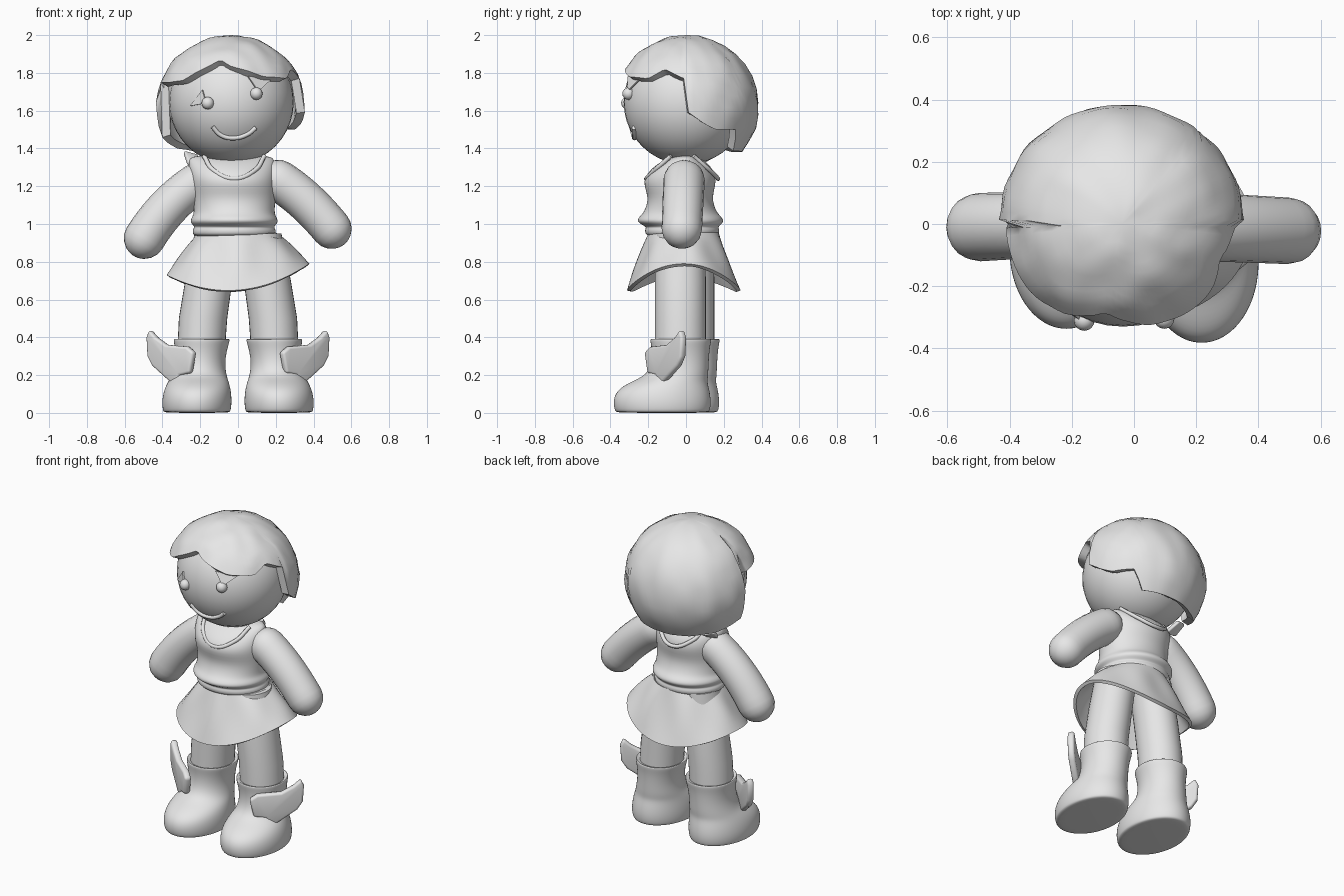
import bpy, bmesh, math
from math import sin, cos, pi, radians
from mathutils import Vector, noise

cube = bpy.data.objects.get("Cube")
if cube:
    bpy.data.objects.remove(cube, do_unlink=True)

grey = bpy.data.materials.new("plain_grey")
grey.use_nodes = True
grey.diffuse_color = (0.8, 0.8, 0.8, 1)
grey.node_tree.nodes["Principled BSDF"].inputs["Base Color"].default_value = (0.8, 0.8, 0.8, 1)


def finish(name, bm, angle=45, subsurf=0, solid=0.0, bevel=0.0):
    """Turn a bmesh into a shaded, modified object."""
    bmesh.ops.remove_doubles(bm, verts=bm.verts, dist=0.0005)
    bmesh.ops.recalc_face_normals(bm, faces=bm.faces)
    mesh = bpy.data.meshes.new(name)
    bm.to_mesh(mesh)
    bm.free()
    ob = bpy.data.objects.new(name, mesh)
    bpy.context.collection.objects.link(ob)
    mesh.materials.append(grey)
    if solid:
        m = ob.modifiers.new("thickness", 'SOLIDIFY')
        m.thickness, m.offset = solid, -1
    if bevel:
        m = ob.modifiers.new("round", 'BEVEL')
        m.width, m.segments = bevel, 3
    if subsurf:
        ob.modifiers.new("smooth", 'SUBSURF').levels = subsurf
    bpy.ops.object.select_all(action='DESELECT')
    ob.select_set(True)
    bpy.context.view_layer.objects.active = ob
    bpy.ops.object.convert(target='MESH')
    bpy.ops.object.shade_smooth_by_angle(angle=radians(angle))
    return ob


def loft(name, rings, caps=True, **kw):
    """Skin a list of closed rings of points."""
    bm = bmesh.new()
    rows = [[bm.verts.new(p) for p in r] for r in rings]
    for a, b in zip(rows, rows[1:]):
        for i in range(len(a)):
            j = (i + 1) % len(a)
            bm.faces.new((a[i], a[j], b[j], b[i]))
    if caps:
        bm.faces.new(rows[0])
        bm.faces.new(rows[-1])
    return finish(name, bm, **kw)


def stack(name, rows, n=20, **kw):
    """Loft level ellipses given as z, cx, cy, rx, ry."""
    return loft(name, [[(cx + rx * sin(2 * pi * i / n), cy - ry * cos(2 * pi * i / n), z)
                        for i in range(n)] for z, cx, cy, rx, ry in rows], **kw)


def tube(name, pts, r0, r1, n=20, **kw):
    """Round-ended limb along a three-point curve."""
    p0, p1, p2 = map(Vector, pts)
    stations = []
    for k in range(11):
        s = k / 10
        t = ((p1 - p0) * (1 - s) + (p2 - p1) * s).normalized()
        c = p0 * (1 - s) ** 2 + p1 * 2 * s * (1 - s) + p2 * s * s
        stations.append((c, t, r0 + (r1 - r0) * s))
    ends = [radians(a) for a in (20, 40, 60, 75, 85)]
    c, t, r = stations[0]
    head = [(c - t * r * sin(a), t, r * cos(a)) for a in reversed(ends)]
    c, t, r = stations[-1]
    tail = [(c + t * r * sin(a), t, r * cos(a)) for a in ends]
    rings = []
    for c, t, r in head + stations + tail:
        u = (Vector((0, 1, 0)) - t * t.y).normalized()
        v = t.cross(u)
        rings.append([c + (u * cos(2 * pi * i / n) + v * sin(2 * pi * i / n)) * r for i in range(n)])
    return loft(name, rings, **kw)


def ball(name, loc, r, n=32):
    bm = bmesh.new()
    bmesh.ops.create_uvsphere(bm, u_segments=n, v_segments=n // 2, radius=r)
    bmesh.ops.translate(bm, verts=bm.verts, vec=loc)
    return finish(name, bm)


def plate(name, pts, solid, bevel=0.0):
    bm = bmesh.new()
    bm.faces.new([bm.verts.new(p) for p in pts])
    return finish(name, bm, solid=solid, bevel=bevel)


def wire(name, pts, r):
    """Thin rounded strip through a few points."""
    cu = bpy.data.curves.new(name, 'CURVE')
    cu.dimensions, cu.bevel_depth, cu.bevel_resolution = '3D', r, 2
    cu.use_fill_caps = True
    sp = cu.splines.new('BEZIER')
    sp.bezier_points.add(len(pts) - 1)
    for b, p in zip(sp.bezier_points, pts):
        b.co = p
        b.handle_left_type = b.handle_right_type = 'AUTO'
    ob = bpy.data.objects.new(name, cu)
    bpy.context.collection.objects.link(ob)
    cu.materials.append(grey)


# Head and face
HX, HZ, HR = -0.035, 1.645, 0.33


def on_face(x, z, lift=0.0):
    return (x, -math.sqrt(max(0, HR ** 2 - (x - HX) ** 2 - (z - HZ) ** 2)) - lift, z)


ball("head", (HX, 0, HZ), HR, 40)
ball("right_eye", on_face(-0.16, 1.64, 0.005), 0.033, 16)
ball("left_eye", on_face(0.097, 1.69, 0.005), 0.033, 16)
plate("right_lash", [on_face(x, z, 0.012) for x, z in ((-0.255, 1.625), (-0.17, 1.64), (-0.19, 1.71))], 0.009)
plate("left_lash", [on_face(x, z, 0.012) for x, z in ((0.05, 1.78), (0.105, 1.70), (0.17, 1.76))], 0.009)
wire("mouth", [on_face(x, z, 0.004) for x, z in
               ((-0.135, 1.515), (-0.09, 1.47), (-0.02, 1.455), (0.05, 1.475), (0.095, 1.51))], 0.012)

# Hair cap: its lower edge follows angle (0 is front, 90 is the left side) against height
EDGE = [(-180, 1.38), (-143, 1.38), (-120, 1.40), (-92, 1.46), (-88, 1.75), (-60, 1.75), (-45, 1.76),
        (-10, 1.87), (0, 1.84), (30, 1.78), (55, 1.77), (70, 1.82), (88, 1.77), (92, 1.59),
        (105, 1.53), (115, 1.50), (138, 1.50), (142, 1.39), (180, 1.38)]


def edge_height(a):
    for (a0, z0), (a1, z1) in zip(EDGE, EDGE[1:]):
        if a <= a1:
            return z0 + (z1 - z0) * (a - a0) / (a1 - a0)


rings = []
for k in range(13):
    ring = []
    for a in range(-180, 180, 4):
        t = math.acos((edge_height(a) - 1.62) / 0.38) * k / 12
        d = Vector((sin(t) * sin(radians(a)), -sin(t) * cos(radians(a)), cos(t)))
        s = 1 + 0.025 * noise.noise(d * 4)
        ring.append((-0.04 + d.x * 0.395 * s, d.y * 0.385 * s, 1.62 + d.z * 0.38 * s))
    rings.append(ring)
loft("hair", rings, caps=False, solid=0.045)

# Shirt, neckline and loose strap
stack("shirt", [(0.93, -0.02, -0.02, 0.2, 0.17), (0.945, -0.02, -0.02, 0.225, 0.2),
                (0.975, -0.02, -0.02, 0.222, 0.2), (0.985, -0.02, -0.02, 0.21, 0.19),
                (1.01, -0.02, -0.03, 0.24, 0.238), (1.04, -0.02, -0.03, 0.225, 0.22),
                (1.06, -0.02, -0.03, 0.215, 0.195), (1.14, -0.02, -0.03, 0.222, 0.165),
                (1.23, -0.025, -0.035, 0.23, 0.205), (1.30, -0.03, -0.02, 0.235, 0.16),
                (1.345, -0.035, -0.01, 0.23, 0.1), (1.365, -0.035, 0, 0.2, 0.05)], subsurf=2)
for name, side in (("front_neckline", -1), ("back_neckline", 1)):
    wire(name, [(-0.02 + x, -0.02 + side * y, z) for x, y, z in
                ((-0.16, 0.06, 1.36), (-0.11, 0.145, 1.285), (0, 0.19, 1.24),
                 (0.11, 0.145, 1.285), (0.16, 0.06, 1.36))], 0.012)
plate("strap_flap", [(-0.29, 0.12, 1.37), (-0.22, 0.15, 1.35), (-0.19, 0.06, 1.30), (-0.27, 0.06, 1.31)], 0.025, 0.008)

# Flared skirt with gathers and a dipping hem
rings = []
for k in range(9):
    t, ring = k / 8, []
    for i in range(64):
        a = 2 * pi * i / 64
        hem = 0.705 - 0.055 * cos(2 * a) + 0.03 * sin(a)
        fold = 0.008 * cos(7 * a) * sin(pi * t)
        rx, ry = 0.2 + 0.178 * t ** 0.85 + fold, 0.185 + 0.115 * t + fold
        ring.append((rx * sin(a), -0.012 - ry * cos(a), 0.955 + (hem - 0.955) * t))
    rings.append(ring)
loft("skirt", rings, caps=False, solid=0.02)

# Arms
tube("left_arm", [(0.215, -0.01, 1.23), (0.36, -0.015, 1.14), (0.495, -0.022, 0.975)], 0.11, 0.107)
tube("right_arm", [(-0.215, 0, 1.22), (-0.38, -0.005, 1.11), (-0.495, -0.01, 0.925)], 0.105, 0.11)

# Legs, boots and boot wings
WING = [(0.24, 0.32), (0.275, 0.35), (0.385, 0.36), (0.44, 0.40), (0.475, 0.44), (0.49, 0.40),
        (0.485, 0.30), (0.46, 0.25), (0.35, 0.15), (0.325, 0.17), (0.315, 0.20), (0.26, 0.21)]
for name, s, dy in (("left", 1, 0.0), ("right", -1, 0.045)):
    stack(name + "_leg", [(0.95, s * 0.11, -0.03 + dy, 0.12, 0.13), (0.7, s * 0.155, -0.03 + dy, 0.125, 0.135),
                          (0.5, s * 0.185, -0.03 + dy, 0.128, 0.135), (0.25, s * 0.2, -0.03 + dy, 0.125, 0.135)],
          n=32)
    stack(name + "_boot", [(z, s * cx, cy + dy, rx, ry) for z, cx, cy, rx, ry in (
        (0, 0.218, -0.125, 0.17, 0.24), (0.006, 0.218, -0.125, 0.182, 0.255),
        (0.06, 0.218, -0.127, 0.188, 0.264), (0.12, 0.215, -0.122, 0.18, 0.25),
        (0.165, 0.21, -0.09, 0.163, 0.205), (0.20, 0.205, -0.045, 0.145, 0.165),
        (0.27, 0.20, -0.03, 0.132, 0.152), (0.34, 0.195, -0.028, 0.14, 0.155),
        (0.385, 0.192, -0.028, 0.152, 0.165), (0.395, 0.192, -0.028, 0.146, 0.16),
        (0.37, 0.195, -0.028, 0.12, 0.13))], subsurf=2)
    plate(name + "_wing", [(s * x, -0.225 + (x - 0.24) * 0.8 + dy * 0.6, z) for x, z in WING], 0.04, 0.014)
